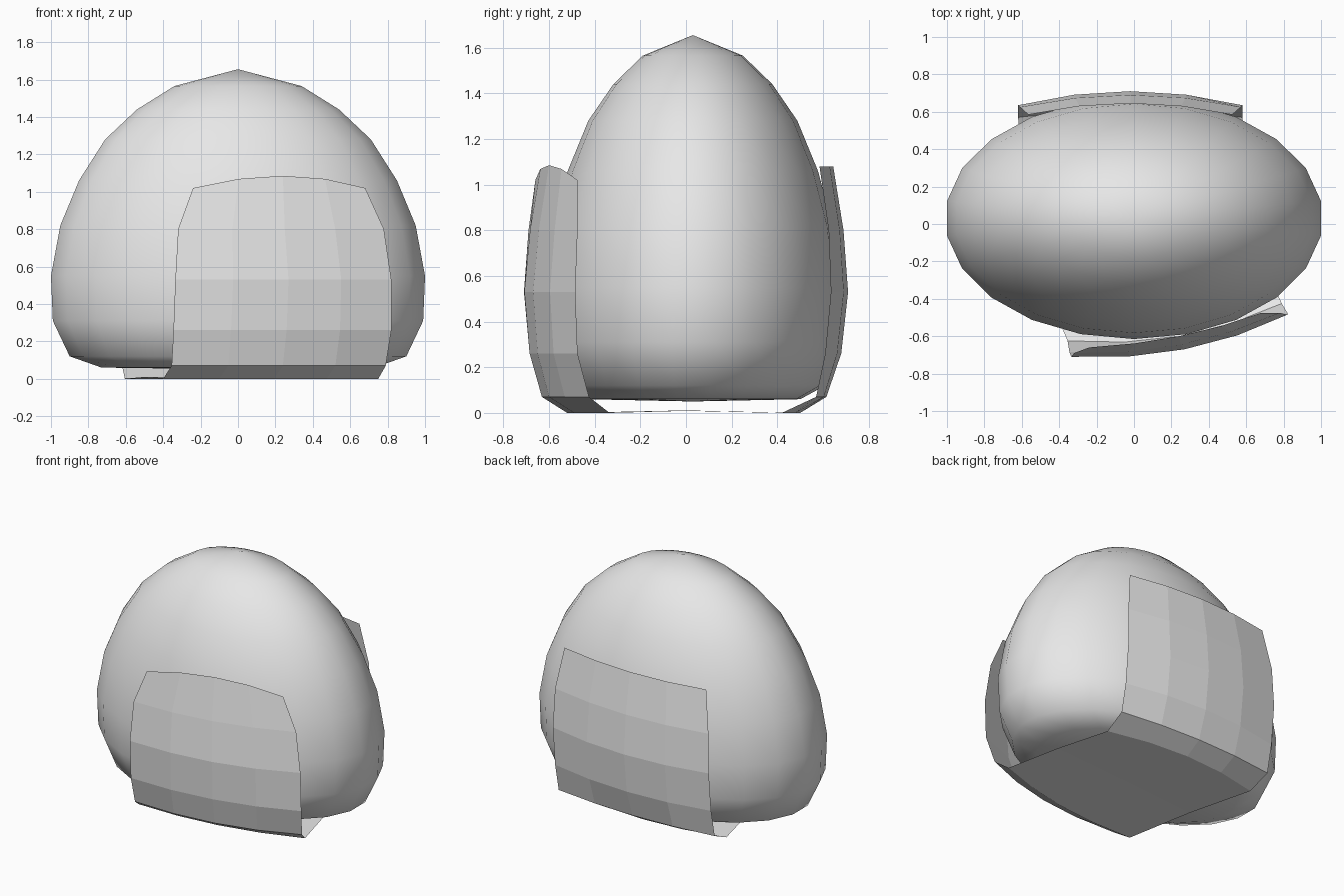
import bpy, bmesh, math
from mathutils import Vector

cube = bpy.data.objects.get("Cube")
if cube:
    bpy.data.objects.remove(cube, do_unlink=True)

GREY = (0.8, 0.8, 0.8, 1.0)
mat = bpy.data.materials.new("light_grey")
mat.use_nodes = True
mat.diffuse_color = GREY
mat.node_tree.nodes["Principled BSDF"].inputs["Base Color"].default_value = GREY


def make_object(name, bm, smooth):
    mesh = bpy.data.meshes.new(name)
    for face in bm.faces:
        face.smooth = smooth
    bm.to_mesh(mesh)
    bm.free()
    mesh.materials.append(mat)
    obj = bpy.data.objects.new(name, mesh)
    bpy.context.collection.objects.link(obj)
    return obj


def bridge(bm, rows, closed):
    for a, b in zip(rows, rows[1:]):
        n = len(a)
        for i in range(n if closed else n - 1):
            j = (i + 1) % n
            bm.faces.new((a[i], b[i], b[j], a[j]))


# Egg-shaped body: oval rings closed by a point at each end
SIDES, DEPTH, CENTRE_Y = 22, 0.645, 0.03
profile = [(0.34, 1.565), (0.54, 1.44), (0.71, 1.28), (0.85, 1.06), (0.95, 0.82),
           (1.0, 0.55), (0.99, 0.31), (0.9, 0.12), (0.73, 0.06)]
bm = bmesh.new()
rings = []
for radius, z in profile:
    ring = []
    for i in range(SIDES):
        a = math.pi / 2 + math.tau * i / SIDES
        x = radius * math.cos(a) / math.cos(math.pi / SIDES)
        ring.append(bm.verts.new((x, CENTRE_Y + radius * DEPTH * math.sin(a), z)))
    rings.append(ring)
bridge(bm, rings, True)
top = bm.verts.new((0, CENTRE_Y, 1.655))
bottom = bm.verts.new((0, CENTRE_Y, 0.05))
for i in range(SIDES):
    j = (i + 1) % SIDES
    bm.faces.new((top, rings[0][i], rings[0][j]))
    bm.faces.new((bottom, rings[-1][j], rings[-1][i]))
make_object("egg_body", bm, True)

# Wrap-around sheet: left, middle and right point of each row,
# running down the front, under the body and up the back
rows = [
    ((-0.24, -0.66, 1.02), (0.24, -0.60, 1.085), (0.68, -0.475, 1.02)),
    ((-0.32, -0.69, 0.80), (0.25, -0.645, 0.80), (0.78, -0.475, 0.80)),
    ((-0.335, -0.71, 0.53), (0.27, -0.67, 0.53), (0.82, -0.485, 0.53)),
    ((-0.345, -0.685, 0.26), (0.26, -0.65, 0.26), (0.82, -0.475, 0.26)),
    ((-0.355, -0.625, 0.07), (0.24, -0.60, 0.07), (0.79, -0.425, 0.07)),
    ((-0.40, -0.52, 0.0), (0.19, -0.49, 0.0), (0.75, -0.335, 0.0)),
    ((-0.50, -0.05, 0.01), (0.08, 0.0, 0.01), (0.66, 0.04, 0.01)),
    ((-0.605, 0.42, 0.0), (-0.02, 0.50, 0.0), (0.57, 0.42, 0.0)),
]
# Back rows: half width, corner depth, middle depth, height
for half, corner, middle, z in [(0.60, 0.57, 0.615, 0.07), (0.60, 0.61, 0.68, 0.26),
                                (0.60, 0.635, 0.71, 0.53), (0.59, 0.625, 0.69, 0.80),
                                (0.545, 0.585, 0.645, 1.08)]:
    rows.append(((-0.02 - half, corner, z), (-0.02, middle, z), (-0.02 + half, corner, z)))

bm = bmesh.new()
grid = []
for left, mid, right in rows:
    p, q, r = Vector(left), Vector(mid), Vector(right)
    line = []
    for k in range(5):
        t = k / 4
        # Smooth arc through the three points
        co = p * (1 - t) * (1 - 2 * t) + q * 4 * t * (1 - t) + r * t * (2 * t - 1)
        line.append(bm.verts.new(co))
    grid.append(line)
bridge(bm, grid, False)
make_object("wrap_sheet", bm, False)
